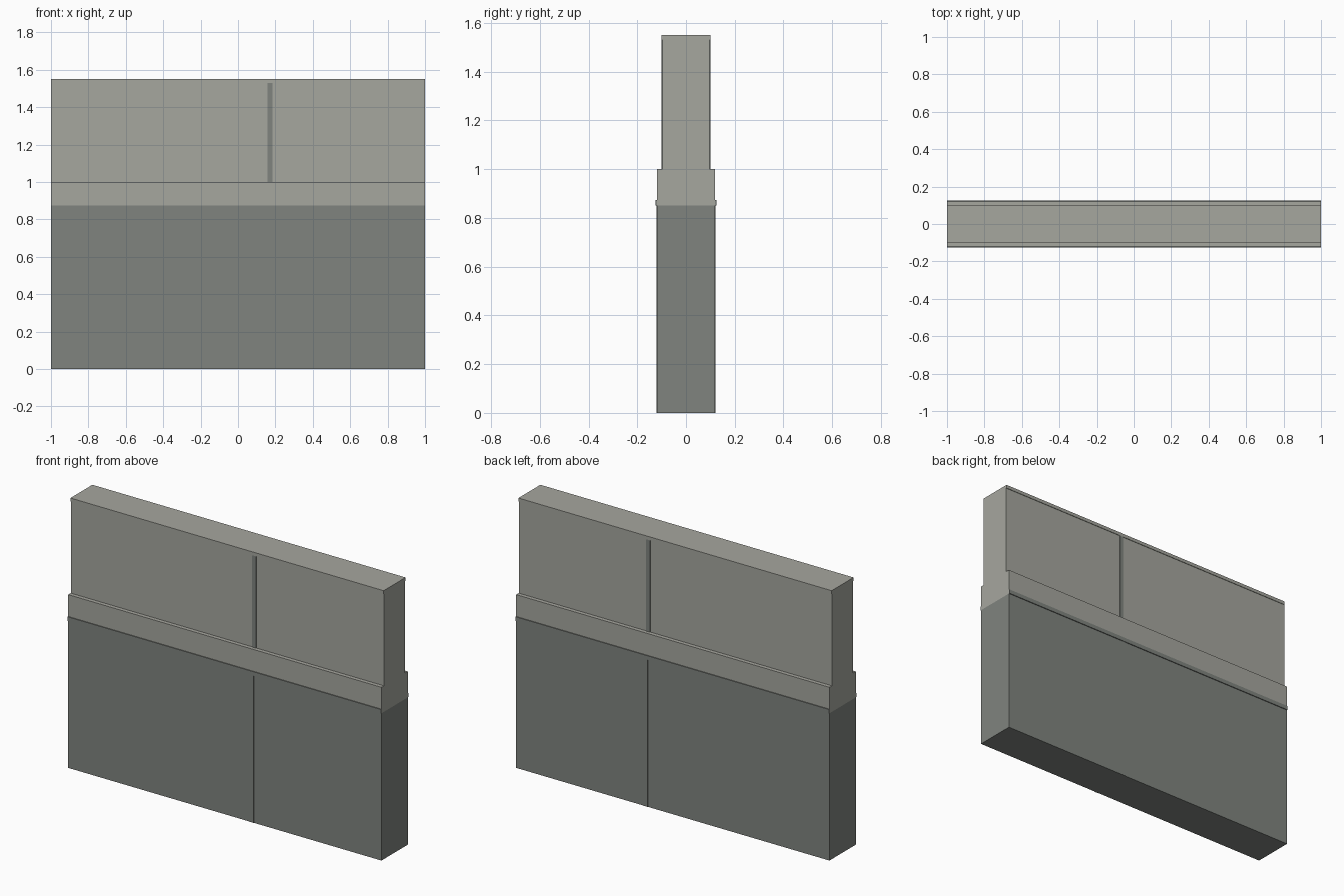
import bpy

cube = bpy.data.objects.get("Cube")
if cube:
    bpy.data.objects.remove(cube, do_unlink=True)


def make_material(name, colour):
    mat = bpy.data.materials.new(name)
    mat.use_nodes = True
    mat.diffuse_color = colour
    node = next(n for n in mat.node_tree.nodes if n.type == "BSDF_PRINCIPLED")
    node.inputs["Base Color"].default_value = colour
    return mat


light = make_material("light_concrete", (0.38, 0.385, 0.345, 1))
dark = make_material("dark_concrete", (0.215, 0.23, 0.212, 1))


def box(name, mat, width, depth, bottom, top, x=0, y=0):
    bpy.ops.mesh.primitive_cube_add(size=1, location=(x, y, (bottom + top) / 2))
    obj = bpy.context.object
    obj.name = name
    obj.scale = (width, depth, top - bottom)
    bpy.ops.object.transform_apply(location=False, rotation=False, scale=True)
    obj.data.materials.append(mat)
    return obj


# Stacked wall courses
box("lower_wall", dark, 2, 0.24, 0, 0.85)
box("middle_band", light, 2, 0.24, 0.85, 1.0)
box("upper_wall", light, 2, 0.194, 1.0, 1.53)
box("top_cap", light, 2, 0.2, 1.53, 1.55)

# Thin trim on both faces
for side, sign in (("front", -1), ("back", 1)):
    box(side + "_drip_lip", dark, 2, 0.006, 0.85, 0.874, y=sign * 0.122)
    box(side + "_upper_joint", dark, 0.026, 0.006, 1.0, 1.53, x=0.172, y=sign * 0.097)
    box(side + "_lower_joint", dark, 0.026, 0.006, 0, 0.85, x=0.172, y=sign * 0.119)
